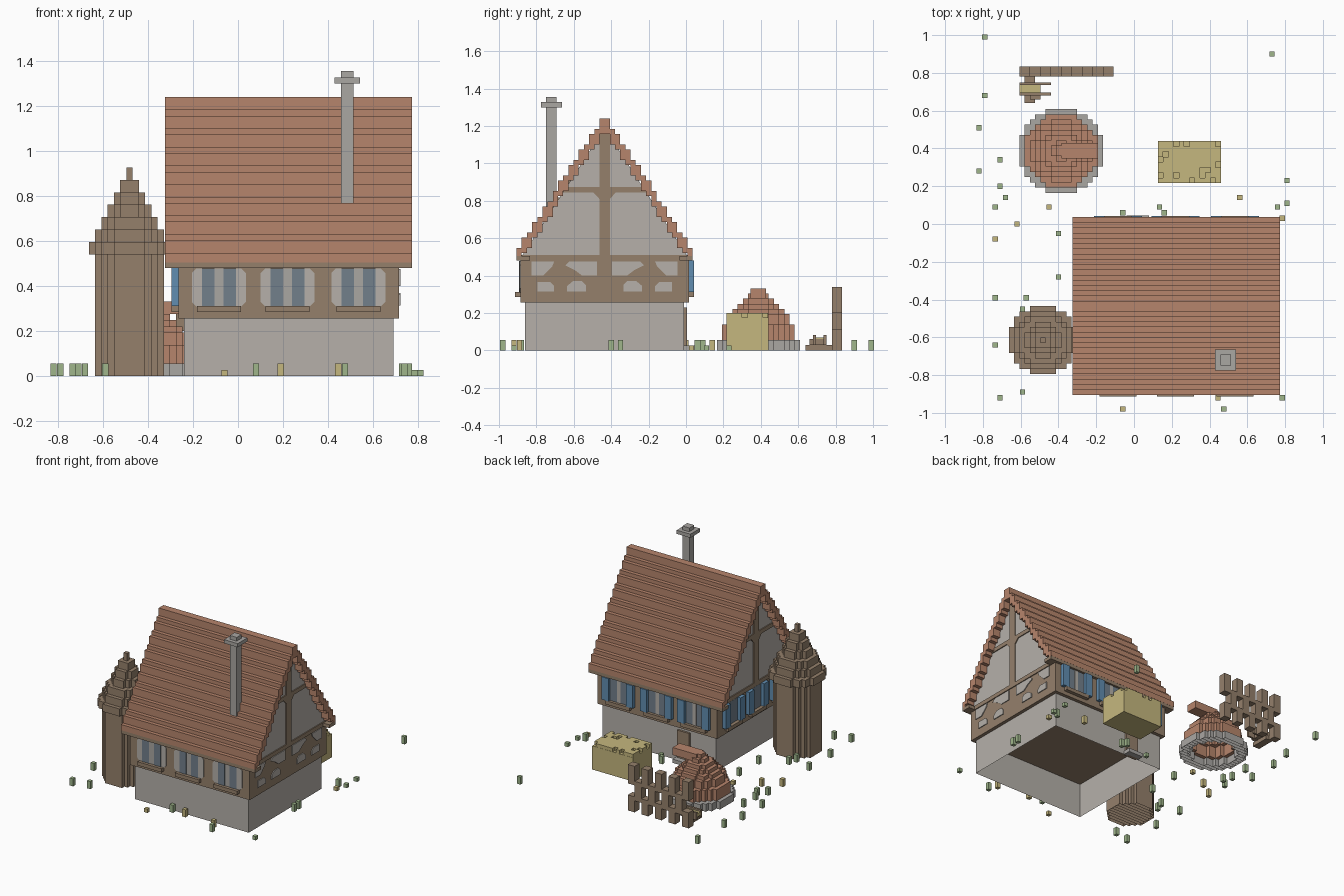
import bpy, bmesh, math, random
from mathutils import Matrix, Vector

random.seed(4)
if "Cube" in bpy.data.objects:
    bpy.data.objects.remove(bpy.data.objects["Cube"])

V = 0.0277        # size of one building block
MID = -0.435      # y of the roof ridge


def material(name, *rgb):
    m = bpy.data.materials.new(name)
    m.use_nodes = True
    m.diffuse_color = (*rgb, 1)
    m.node_tree.nodes["Principled BSDF"].inputs["Base Color"].default_value = (*rgb, 1)
    return m


tile = material("roof tile", .47, .235, .15)
plaster = material("plaster", .465, .435, .40)
timber = material("timber", .30, .217, .148)
straw = material("straw", .56, .475, .21)
blue = material("shutter blue", .12, .27, .44)
glass = material("window glass", .17, .215, .26)
green = material("grass green", .35, .47, .26)
stone = material("stone grey", .40, .385, .365)


def finish(name, bm, mat):
    mesh = bpy.data.meshes.new(name)
    bmesh.ops.recalc_face_normals(bm, faces=bm.faces)
    bm.to_mesh(mesh)
    bm.free()
    mesh.materials.append(mat)
    ob = bpy.data.objects.new(name, mesh)
    bpy.context.collection.objects.link(ob)
    return ob


def boxes(name, mat, items, open_bottom=False):
    """Each item is x0, x1, y0, y1, z0, z1."""
    bm = bmesh.new()
    for x0, x1, y0, y1, z0, z1 in items:
        m = Matrix.Translation(((x0 + x1) / 2, (y0 + y1) / 2, (z0 + z1) / 2))
        bmesh.ops.create_cube(bm, size=1, matrix=m @ Matrix.Diagonal((x1 - x0, y1 - y0, z1 - z0, 1)))
    if open_bottom:
        low = [f for f in bm.faces if f.calc_center_median().z < .001]
        bmesh.ops.delete(bm, geom=low, context='FACES')
    return finish(name, bm, mat)


def prisms(name, mat, outlines, place, depth):
    """Extrude flat outlines; place maps 2D to 3D."""
    bm = bmesh.new()
    for pts in outlines:
        f = bm.faces.new([bm.verts.new(place(*p)) for p in pts])
        out = bmesh.ops.extrude_face_region(bm, geom=[f])["geom"]
        bmesh.ops.translate(bm, vec=Vector(depth), verts=[g for g in out if isinstance(g, bmesh.types.BMVert)])
    return finish(name, bm, mat)


def rounded(a0, a1, b0, b1, c=.02):
    return [(a0 + c, b0), (a1 - c, b0), (a1, b0 + c), (a1, b1 - c),
            (a1 - c, b1), (a0 + c, b1), (a0, b1 - c), (a0, b0 + c)]


def disc(cx, cy, r, z0, z1, hole=0):
    """Strips of blocks forming a round layer, r counted in blocks."""
    def half(rad, t):
        frac = r % 1
        return round(math.sqrt(rad * rad - t * t) - frac) + frac if abs(t) < rad else 0
    out = []
    for k in range(int(2 * r)):
        t = k - r + .5
        w, h = half(r, t), half(hole, t)
        spans = [(-w, -h), (h, w)] if h > 0 else [(-w, w)]
        out += [(cx + a * V, cx + b * V, cy + (t - .5) * V, cy + (t + .5) * V, z0, z1) for a, b in spans]
    return out


# House body
boxes("stone_base", plaster, [(-.24, .69, -.86, -.01, 0, .257)], True)
boxes("upper_storey", timber, [(-.265, .715, -.885, .015, .257, .49)])
prisms("gable_walls", plaster, [[(MID - .455, .485), (MID + .455, .485), (MID, 1.19)]],
       lambda y, z: (-.265, y, z), (.98, 0, 0))

# Stepped roof
def roof_top(i):
    return 1.24 - V * round(1.56 * i)


courses = []
for i in range(17):
    z0 = max(.505, roof_top(i) - 3 * V)
    for s in (-1, 1):
        a, b = sorted((MID + s * i * V, MID + s * (i + 1) * V))
        courses.append((-.325, .772, a, b, z0, roof_top(i)))
boxes("stepped_roof", tile, courses)
boxes("eave_beams", timber, [(-.325, .772, a, a + .07, .48, .505) for a in (-.905, -.035)])

# Gable timbers on both ends
ends = [(-.272, -.26), (.71, .722)]
boxes("gable_timbers", timber, [(a, b, y0, y1, z0, z1) for a, b in ends for y0, y1, z0, z1 in (
    (MID - .028, MID + .028, .48, 1.17), (MID - .22, MID + .22, .845, .875), (MID - .45, MID + .45, .48, .51))])
corner = [(s * d, z) for s in (-1, 1) for d, z in ((.028, .845), (.06, .845), (.028, .81))]
for n, x in (("left", -.272), ("right", .714)):
    prisms("gable_braces_" + n, timber, [corner[:3], corner[3:]],
           lambda y, z: (x, MID + y, z), (.008, 0, 0))

# Plaster panels between timbers on the right side
panels = [[(.04, .40), (.12, .40), (.16, .43), (.21, .455), (.19, .475), (.04, .475)],
          [(.33, .40), (.39, .40), (.39, .475), (.27, .475), (.28, .45)],
          [(.10, .315), (.20, .315), (.20, .345), (.17, .37), (.12, .37), (.10, .35)],
          [(.27, .315), (.36, .315), (.36, .365), (.29, .365), (.27, .345)]]
panels += [[(-y, z) for y, z in p] for p in panels]
panels.append(rounded(.05, .24, .40, .475))
prisms("side_panels", plaster, panels[:-1], lambda y, z: (.713, MID + y, z), (.008, 0, 0))

# Front windows
centres = (-.085, .22, .535)
fronts = [rounded(c + s - .04, c + s + .04, .31, .478) for c in centres for s in (-.08, .08)]
prisms("front_panels", plaster, fronts, lambda x, z: (x, -.883, z), (0, -.006, 0))
boxes("front_mullions", stone, [(c - .03, c + .03, -.889, -.88, .31, .478) for c in centres])
boxes("front_panes", glass, [(c + s - .028, c + s + .028, -.892, -.88, .31, .478)
                             for c in centres for s in (-.048, .048)])


def sill(c, d, y0, y1):
    return [(c - d, c + d, y0, y1, .285, .312)]


boxes("front_sills", timber, [b for c in centres for b in sill(c, .098, -.913, -.88)])

# Back windows with shutters
boxes("back_panes", glass, [(c - .075, c + .075, .01, .021, .312, .478) for c in centres])
boxes("back_mullions", plaster, [(c - .014, c + .014, .01, .024, .312, .478) for c in centres])
boxes("back_shutters", blue, [(c + s - .028, c + s + .028, .01, .042, .312, .48)
                              for c in centres for s in (-.1, .1)])
boxes("back_sills", timber, [b for c in centres for b in sill(c, .1, .01, .042)])

# Left windows with shutters
sides = (-.16, MID, -.71)
boxes("left_panes", glass, [(-.271, -.26, c - .07, c + .07, .312, .478) for c in sides])
boxes("left_shutters", blue, [(-.296, -.26, c + s - .028, c + s + .028, .312, .48)
                              for c in sides for s in (-.085, .085)])
boxes("left_sills", timber, [(-.296, -.26, c - .085, c + .085, .285, .312) for c in sides])

# Back door
boxes("back_door", timber, [(-.03, .07, -.02, .005, 0, .23)])
boxes("door_step", stone, [(-.04, .08, -.01, .045, 0, V)])

# Chimney
cx, cy = .485, -.72
boxes("chimney", stone, [(cx - w, cx + w, cy - w, cy + w, a, b) for w, a, b in (
    (.028, .74, 1.30), (.056, 1.30, 1.327), (.028, 1.327, 1.355))])

# Round side tower with a stepped cone
tx, ty = -.482, -.615
boxes("tower_body", timber, disc(tx, ty, 5.5, 0, .54), True)
cone = []
for i in range(7):
    cone += disc(tx, ty, 6.5 - i, .54 + i * 2 * V, .54 + (i + 1) * 2 * V)
boxes("tower_cone", timber, cone)

# Domed oven on a stone ring
ox, oy = -.385, .387
boxes("oven_ring", stone, disc(ox, oy, 8, 0, 2 * V, 6), True)
dome = []
radii = (7, 7, 7, 6, 6, 5, 4, 3, 2, 1)
for i, r in enumerate(radii):
    dome += disc(ox, oy, r, (i + 2) * V, (i + 3) * V, max(0, r - 2))
dome.append((ox, -.19, oy - 1.5 * V, oy + 1.5 * V, 10 * V, 12 * V))
boxes("oven_dome", tile, dome)

# Straw bale with a ragged top
boxes("straw_bale", straw, [(.127, .46, .217, .44, 0, .175)])
boxes("straw_tufts", straw, [(.127 + i * V, .127 + (i + 1) * V, .217 + j * V, .217 + (j + 1) * V, .175, .2)
                             for i in range(12) for j in range(8) if random.random() > .15])

# Lattice fence
fence = []
for i in range(9):
    x = -.607 + i * 2 * V
    tiers = ((0, .115), (.2, .34)) if i % 2 == 0 else ((.085, .23),)
    fence += [(x, x + 2 * V, .78, .835, a, b) for a, b in tiers]
boxes("lattice_fence", timber, fence)

# Small sawhorse with straw
boxes("sawhorse", timber, [(-.607, -.44, .68, .695, .028, .083), (-.607, -.44, .735, .75, .028, .083),
                           (-.58, -.525, .64, .78, 0, .03), (-.55, -.495, .66, .74, .03, .06)])
boxes("sawhorse_straw", straw, [(-.607, -.495, .695, .735, .045, .07)])

# Scattered grass
spots = [(-.79, .99), (.73, .9), (-.79, .68), (-.82, .51), (-.82, .28), (-.71, .34), (-.71, .2), (-.68, .14),
         (-.735, .09), (-.62, 0), (-.735, -.08), (-.45, .09), (-.4, -.05), (-.4, -.28), (-.735, -.39),
         (-.57, -.39), (-.59, -.45), (-.735, -.64), (-.59, -.89), (-.71, -.92), (-.06, .06), (-.06, -.98),
         (.135, .09), (.16, .06), (.56, .14), (.76, .09), (.785, .03), (.81, .23), (.81, .11),
         (.445, -.92), (.475, -.98), (.785, -.92), (.08, -.88), (.19, -.89), (.74, -.35), (.74, -.4)]
dry = {(-.06, -.98), (.19, -.89), (.445, -.92), (-.62, 0), (-.735, -.08), (-.45, .09), (.56, .14), (.785, .03)}
for name, mat, group in (("green_grass", green, [s for s in spots if s not in dry]), ("dry_grass", straw, dry)):
    boxes(name, mat, [(x - V / 2, x + V / 2, y - V / 2, y + V / 2, 0, V if abs(x * 100) % 3 < 1 else 2 * V)
                      for x, y in sorted(group)])
